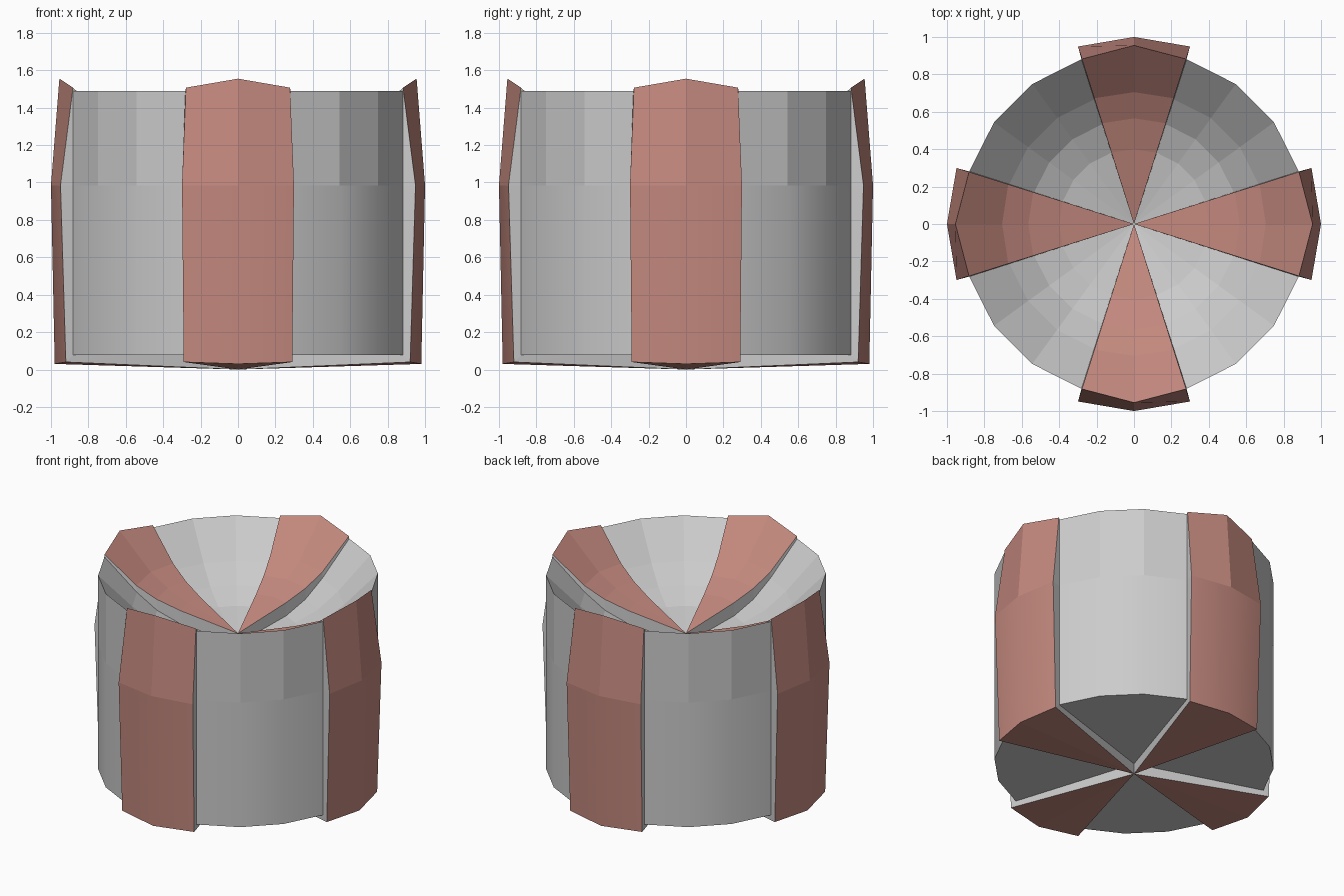
import bpy, bmesh
from math import radians, sin, cos

if "Cube" in bpy.data.objects:
    bpy.data.objects.remove(bpy.data.objects["Cube"])

# Profiles (radius, height): bowl centre, out to the rim, down the side, in underneath
BODY = [(0, .985), (.40, 1.075), (.56, 1.15), (.70, 1.262), (.925, 1.49),
        (.925, .985), (.925, .077), (0, .077)]
BAND_MID = [(0, 1.06), (.40, 1.175), (.565, 1.24), (.705, 1.32), (.955, 1.555),
            (1.0, .985), (.98, .03), (0, 0)]
BAND_EDGE = [(0, 1.06), (.40, 1.17), (.565, 1.23), (.705, 1.31), (.925, 1.507),
             (.995, .985), (.965, .04), (0, 0)]
SIDE_ROW = 5  # the smooth lower side


def loft(name, columns, material=None):
    """Skin profiles placed at given angles, repeated in four quarters."""
    bm = bmesh.new()
    for quarter in range(4):
        rings = []
        for angle, profile, _ in columns:
            a = radians(angle + 90 * quarter)
            rings.append([bm.verts.new((r * cos(a), r * sin(a), z)) for r, z in profile])
        for k in range(len(rings) - 1):
            a, b = rings[k], rings[k + 1]
            for i in range(len(a) - 1):
                face = bm.faces.new((a[i], a[i + 1], b[i + 1], b[i]))
                face.smooth = i == SIDE_ROW and columns[k][2] and columns[k + 1][2]
    bmesh.ops.remove_doubles(bm, verts=bm.verts, dist=1e-4)
    mesh = bpy.data.meshes.new(name)
    bm.to_mesh(mesh)
    bm.free()
    if material:
        mesh.materials.append(material)
    obj = bpy.data.objects.new(name, mesh)
    bpy.context.collection.objects.link(obj)
    return obj


# Grey body sectors with the walls that step up to the bands
loft("dished_body", [(17.5, BAND_EDGE, False), (17.7, BODY, True), (36, BODY, True),
                     (54, BODY, True), (72.3, BODY, True), (72.5, BAND_EDGE, False)])

# Four raised bands wrapping over the dish, side and underside
brown = bpy.data.materials.new("red_brown")
brown.diffuse_color = (.55, .25, .21, 1)
brown.use_nodes = True
brown.node_tree.nodes["Principled BSDF"].inputs["Base Color"].default_value = brown.diffuse_color
loft("raised_bands", [(-17.5, BAND_EDGE, True), (0, BAND_MID, True),
                      (17.5, BAND_EDGE, True)], brown)
